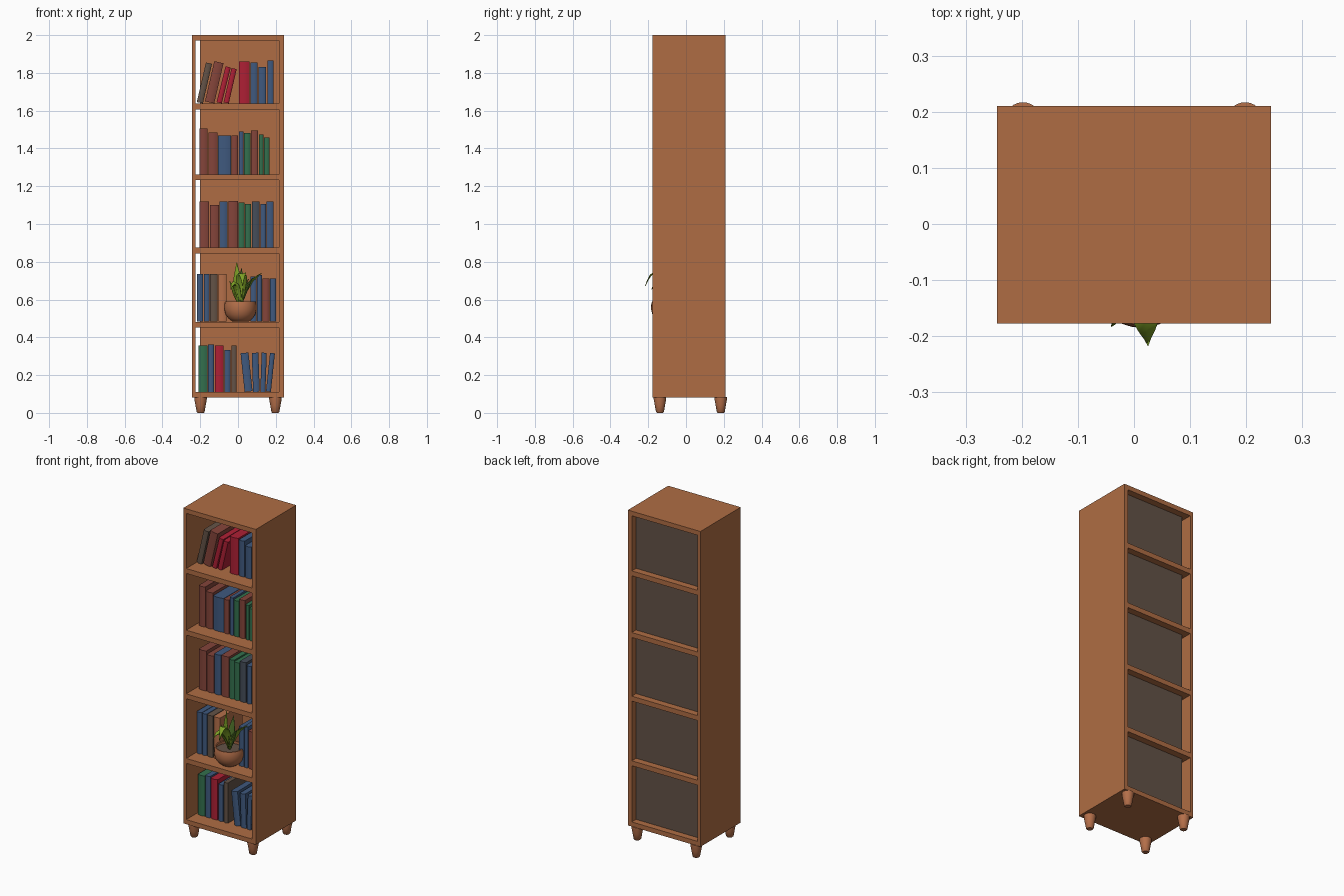
import bpy, bmesh, math
from mathutils import Vector

if "Cube" in bpy.data.objects:
    bpy.data.objects.remove(bpy.data.objects["Cube"])


def material(name, *rgb):
    m = bpy.data.materials.new(name)
    m.diffuse_color = (*rgb, 1)
    m.use_nodes = True
    m.node_tree.nodes["Principled BSDF"].inputs["Base Color"].default_value = m.diffuse_color
    return m


M = {
    "wood": material("warm wood", .43, .152, .057),
    "taupe": material("grey brown", .125, .085, .062),
    "rust": material("muted red", .23, .058, .042),
    "red": material("bright red", .42, .014, .035),
    "blue": material("muted blue", .05, .1, .21),
    "slate": material("dark slate", .06, .075, .1),
    "green": material("book green", .033, .16, .075),
    "leaf": material("leaf green", .21, .36, .02),
    "dark": material("dark leaf green", .07, .15, .02),
    "clay": material("terracotta", .46, .16, .068),
}


def finish(name, bm, mat, smooth=None):
    bmesh.ops.recalc_face_normals(bm, faces=bm.faces)
    me = bpy.data.meshes.new(name)
    bm.to_mesh(me)
    bm.free()
    ob = bpy.data.objects.new(name, me)
    bpy.context.collection.objects.link(ob)
    me.materials.append(M[mat])
    if smooth:
        bpy.ops.object.select_all(action='DESELECT')
        ob.select_set(True)
        bpy.context.view_layer.objects.active = ob
        bpy.ops.object.shade_smooth_by_angle(angle=math.radians(smooth))
    return ob


def box(name, lo, hi, mat):
    bm = bmesh.new()
    bmesh.ops.create_cube(bm, size=1)
    for v in bm.verts:
        v.co = Vector([(l + h) / 2 + c * (h - l) for l, h, c in zip(lo, hi, v.co)])
    return finish(name, bm, mat)


def lathe(name, profile, x, y, mat, n=32):
    bm = bmesh.new()
    vs = [bm.verts.new((r, 0, z)) for r, z in profile]
    es = [bm.edges.new(p) for p in zip(vs, vs[1:])]
    bmesh.ops.spin(bm, geom=vs + es, axis=(0, 0, 1), cent=(0, 0, 0),
                   angle=math.tau, steps=n, use_duplicate=False)
    bmesh.ops.remove_doubles(bm, verts=bm.verts, dist=1e-5)
    bmesh.ops.translate(bm, verts=bm.verts, vec=(x, y, 0))
    return finish(name, bm, mat, 40)


# Case: sides, top, shelves and recessed back panel
YF, YB = -.177, .21
box("left_side", (-.244, YF, .082), (-.224, YB, 2), "wood")
box("right_side", (.218, YF, .082), (.244, YB, 2), "wood")
for i, (z0, z1) in enumerate([(.082, .11), (.452, .482), (.845, .875),
                              (1.232, 1.262), (1.607, 1.637), (1.972, 2)]):
    box(f"shelf_{i}", (-.226, YF, z0), (.22, YB, z1), "wood")
box("back_panel", (-.2, .16, .1), (.22, .165, 1.98), "wood")
box("back_panel_lining", (-.2, .165, .1), (.22, .169, 1.98), "taupe")

# Feet
for x in (-.198, .198):
    for y, side in ((-.138, "front"), (.184, "back")):
        lathe(f"{side}_foot", [(0, 0), (.016, 0), (.021, .005), (.027, .04),
                               (.033, .072), (.033, .084), (0, .084)], x, y, "clay", 24)


# Books: spine-rounded blocks, leaning about a bottom corner
def book(name, base, x0, x1, top, mat, lean=0, front=-.09, back=.13):
    a, w = math.radians(lean), x1 - x0
    h = top - base - w * abs(math.sin(a))
    pivot = x1 if lean > 0 else x0
    outline = [(x0 + .001, back), (x0 + .001, front + .006)]
    outline += [(x0 + w * t, front + .006 * (2 * t - 1) ** 2) for t in (.2, .4, .6, .8)]
    outline += [(x1 - .001, front + .006), (x1 - .001, back)]
    bm = bmesh.new()
    face = bm.faces.new([bm.verts.new((x, y, 0)) for x, y in outline])
    ext = bmesh.ops.extrude_face_region(bm, geom=[face])["geom"]
    for v in ext:
        if isinstance(v, bmesh.types.BMVert):
            v.co.z = h
    for v in bm.verts:
        x, z = v.co.x - pivot, v.co.z
        v.co.x = pivot + x * math.cos(a) + z * math.sin(a)
        v.co.z = base + .001 - x * math.sin(a) + z * math.cos(a)
    finish(name, bm, mat, 35)


ROWS = {
    1.637: [(-.22, -.185, 1.86, "taupe", 13), (-.177, -.125, 1.867, "rust", 13),
            (-.115, -.085, 1.84, "red", 14), (-.078, -.048, 1.83, "red", 13),
            (.003, .062, 1.86, "red"), (.066, .105, 1.855, "blue"),
            (.108, .15, 1.83, "blue"), (.156, .19, 1.865, "blue")],
    1.262: [(-.205, -.16, 1.505, "rust"), (-.157, -.108, 1.483, "rust"),
            (-.107, -.036, 1.468, "blue"), (-.035, 0, 1.468, "rust"),
            (.003, .03, 1.49, "blue"), (.03, .067, 1.48, "green"),
            (.068, .108, 1.495, "rust"), (.11, .135, 1.473, "green"),
            (.136, .167, 1.457, "green")],
    .875: [(-.205, -.152, 1.118, "rust"), (-.15, -.1, 1.1, "rust"),
           (-.1, -.055, 1.118, "blue"), (-.052, 0, 1.122, "rust"),
           (.002, .035, 1.112, "green"), (.035, .07, 1.105, "green"),
           (.072, .115, 1.118, "slate"), (.117, .15, 1.105, "blue"),
           (.151, .19, 1.118, "blue")],
    .482: [(-.218, -.183, .735, "blue"), (-.182, -.15, .735, "blue"),
           (-.148, -.107, .735, "taupe"), (-.105, -.06, .735, "clay"),
           (.065, .1, .72, "blue"), (.1, .127, .73, "blue"),
           (.13, .167, .71, "rust"), (.168, .203, .71, "blue")],
    .11: [(-.21, -.161, .355, "green"), (-.16, -.126, .362, "blue"),
          (-.124, -.077, .355, "red"), (-.072, -.04, .333, "blue"),
          (-.036, -.006, .355, "taupe"), (.034, .078, .32, "blue", -6),
          (.079, .116, .318, "blue", -2), (.117, .146, .318, "blue", 2),
          (.147, .175, .318, "blue", 6)],
}
for r, (base, books) in enumerate(ROWS.items()):
    for i, b in enumerate(books):
        book(f"book_row{r}_{i}", base, *b)

# Plant pot and soil
PX, PY = .013, -.1
lathe("plant_pot", [(0, .483), (.042, .483), (.062, .498), (.078, .52), (.085, .548),
                    (.084, .575), (.08, .59), (.073, .59), (.075, .56), (0, .555)],
      PX, PY, "clay")
lathe("soil", [(0, .574), (.076, .574), (.076, .558)], PX, PY, "taupe")


# Leaves: folded blades along a quadratic curve
def leaf(name, mid, tip, width, mat="leaf", base=(.013, -.1, .57), n=9):
    a, m, t = Vector(base), Vector(mid), Vector(tip)
    bm = bmesh.new()
    rows = []
    for i in range(n + 1):
        u = i / n
        p = a * (1 - u) ** 2 + m * 2 * u * (1 - u) + t * u * u
        d = ((m - a) * (1 - u) + (t - m) * u).normalized()
        # blade faces the front, turned to follow its own bend
        out = Vector((t.x - a.x, t.y - a.y - .04, .02))
        side = d.cross(out).normalized()
        up = side.cross(d)
        w = width / 2 * (.2 + .8 * math.sin(math.pi * u ** .8)) * (1 - u ** 6) + .0005
        rows.append([bm.verts.new(p + side * s * w + up * abs(s) * w * .35)
                     for s in (-1, 0, 1)])
    for r, q in zip(rows, rows[1:]):
        for k in (0, 1):
            bm.faces.new((r[k], r[k + 1], q[k + 1], q[k]))
    ob = finish(name, bm, mat, 60)
    sol = ob.modifiers.new("thickness", 'SOLIDIFY')
    sol.thickness = .003


LEAVES = [
    ((.0, -.115, .68), (-.008, -.1, .797), .052, "leaf"),
    ((.02, -.15, .84), (.025, -.217, .672), .056, "leaf"),
    ((.04, -.1, .70), (.125, -.085, .74), .032, "leaf"),
    ((-.01, -.14, .74), (-.04, -.183, .655), .036, "leaf"),
    ((.03, -.11, .67), (.08, -.115, .715), .03, "dark"),
    ((-.01, -.1, .64), (-.045, -.09, .70), .032, "leaf"),
    ((.03, -.07, .68), (.055, -.04, .71), .035, "dark"),
    ((.012, -.08, .68), (.02, -.07, .765), .036, "dark"),
]
for i, (mid, tip, w, mat) in enumerate(LEAVES):
    leaf(f"leaf_{i}", mid, tip, w, mat)
